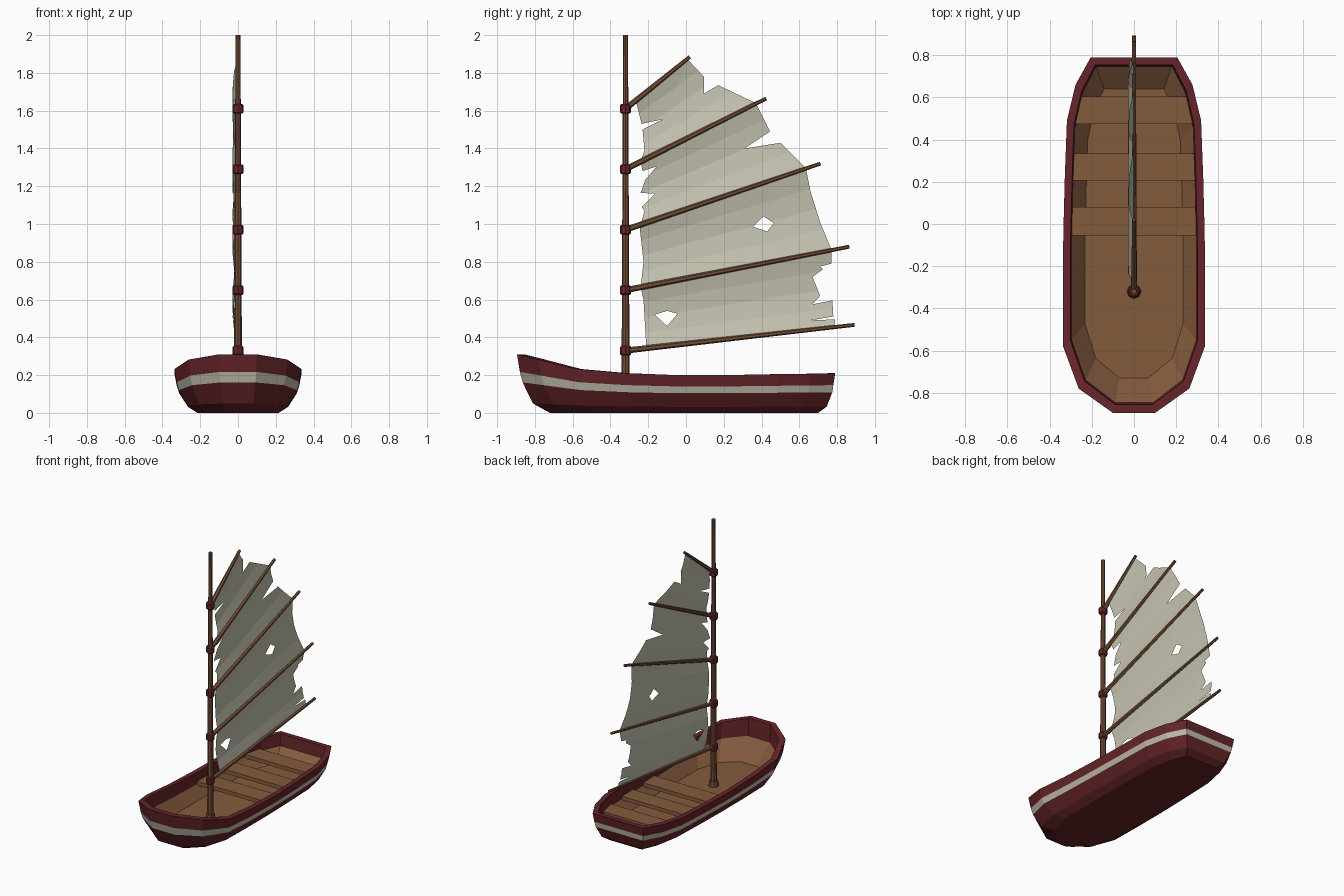
import bpy, bmesh, math
from mathutils import Vector

if "Cube" in bpy.data.objects:
    bpy.data.objects.remove(bpy.data.objects["Cube"])


def mat(name, rgb):
    m = bpy.data.materials.new(name)
    m.diffuse_color = (*rgb, 1)
    m.use_nodes = True
    m.node_tree.nodes["Principled BSDF"].inputs["Base Color"].default_value = m.diffuse_color
    return m


RED = mat("red_paint", (0.13, 0.018, 0.022))
CREAM = mat("cream_paint", (0.52, 0.50, 0.40))
WOOD = mat("wood", (0.23, 0.105, 0.048))
SPAR = mat("spar_wood", (0.17, 0.075, 0.037))
CLOTH = mat("sail_cloth", (0.56, 0.55, 0.44))


def finish(bm, name, *mats):
    me = bpy.data.meshes.new(name)
    bm.to_mesh(me)
    bm.free()
    for m in mats:
        me.materials.append(m)
    ob = bpy.data.objects.new(name, me)
    bpy.context.collection.objects.link(ob)
    return ob


def rod(name, a, b, r1, r2, m, sides=8):
    a, b = Vector(a), Vector(b)
    d = b - a
    bm = bmesh.new()
    bmesh.ops.create_cone(bm, cap_ends=True, segments=sides, radius1=r1, radius2=r2, depth=d.length)
    bmesh.ops.rotate(bm, verts=bm.verts, matrix=d.to_track_quat('Z', 'Y').to_matrix())
    bmesh.ops.translate(bm, verts=bm.verts, vec=(a + b) / 2)
    return finish(bm, name, m)


# Hull: half rim outline from bow to stern, repeated at several levels
rim = [(.10, -.895, .31), (.262, -.78, .282), (.336, -.58, .232), (.337, -.32, .21),
       (.335, -.05, .2), (.328, .22, .2), (.318, .49, .205), (.277, .66, .207), (.205, .79, .21)]
FLOOR = .045
# width scale, length scale, y shift, height fraction (None = floor), material of band below
levels = [(.64, .843, .034, 0, 0), (.79, .923, .016, .16, 0), (.93, .973, .006, .52, 1),
          (.965, .985, .002, .7, 0), (1, 1, 0, 1, 0), (.895, .955, 0, 1, 0),
          (.875, .945, 0, .6, 2), (.69, .813, -.002, None, 2)]
bm = bmesh.new()
rings = []
for sx, sy, off, f, _ in levels:
    half = [(x * sx, y * sy + off, FLOOR if f is None else z * f) for x, y, z in rim]
    pts = half + [(-x, y, z) for x, y, z in reversed(half)]
    rings.append([bm.verts.new(p) for p in pts])
for k in range(len(rings) - 1):
    lo, hi = rings[k], rings[k + 1]
    n = len(lo)
    for i in range(n):
        j = (i + 1) % n
        bm.faces.new((lo[i], lo[j], hi[j], hi[i])).material_index = levels[k][4]
bm.faces.new(rings[0])
bm.faces.new(rings[-1]).material_index = 2
bmesh.ops.recalc_face_normals(bm, faces=bm.faces)
finish(bm, "hull", RED, CREAM, WOOD)

# Seat planks, narrowing with the hull
for i, (y0, y1, w0, w1) in enumerate([(-.055, .08, .296, .296), (.205, .335, .295, .292), (.475, .605, .282, .257)]):
    bm = bmesh.new()
    bmesh.ops.create_cube(bm, size=1)
    for v in bm.verts:
        back = v.co.y > 0
        v.co = ((w1 if back else w0) * (1 if v.co.x > 0 else -1), y1 if back else y0, .14 if v.co.z > 0 else .112)
    finish(bm, f"seat_{i + 1}", WOOD)

# Mast and its foot
MY = -.32
rod("mast", (0, MY, FLOOR), (0, MY, 2), .022, .013, SPAR)
rod("mast_foot", (0, MY, FLOOR), (0, MY, .085), .034, .03, SPAR)

# Battens with collars at the mast
collars = [.33, .65, .97, 1.29, 1.61]
tips = [(.892, .466), (.865, .88), (.712, 1.32), (.425, 1.665), (.02, 1.885)]
for i, (z, (ty, tz)) in enumerate(zip(collars, tips)):
    rod(f"batten_{i + 1}", (0, MY, z), (0, ty, tz), .016, .01, SPAR, 6)
    c = rod(f"collar_{i + 1}", (0, MY, z - .026), (0, MY, z + .026), .029, .029, RED)
    bev = c.modifiers.new("bevel", 'BEVEL')
    bev.width, bev.segments, bev.angle_limit = .007, 1, math.radians(60)
    bev.limit_method = 'ANGLE'


def batten_z(i, y):
    ty, tz = tips[i]
    return collars[i] + (tz - collars[i]) * (y - MY) / (ty - MY)


# Ragged sail with two holes, creased along pleats and billowed between battens
edge = [(-.21, .343), (-.225, .6), (-.24, .665), (-.225, .8), (-.245, .98), (-.22, 1.07), (-.235, 1.09),
        (-.165, 1.16), (-.24, 1.165), (-.215, 1.235), (-.155, 1.305), (-.23, 1.28), (-.24, 1.33),
        (-.22, 1.39), (-.23, 1.5), (-.12, 1.555), (-.235, 1.53), (-.265, 1.65), (.01, 1.87),
        (.095, 1.78), (.095, 1.69), (.17, 1.735), (.37, 1.64), (.445, 1.49), (.31, 1.40), (.50, 1.43),
        (.635, 1.295), (.66, 1.17), (.71, 1.01), (.77, .865), (.77, .79), (.71, .775), (.725, .76),
        (.67, .72), (.71, .62), (.67, .575), (.775, .595), (.78, .51), (.66, .49), (.79, .495), (.785, .456)]
holes = [[(.355, .985), (.41, 1.04), (.465, 1.005), (.43, .96)],
         [(-.165, .52), (-.10, .54), (-.045, .525), (-.10, .46)]]
PLEATS = 4
bm = bmesh.new()
for loop in [edge] + holes:
    vs = [bm.verts.new((0, y, z)) for y, z in loop]
    for a, b in zip(vs, vs[1:] + vs[:1]):
        bm.edges.new((a, b))
bmesh.ops.triangle_fill(bm, edges=bm.edges[:], use_beauty=True, normal=(1, 0, 0))
for i in range(4):
    for k in range(PLEATS):
        t = k / PLEATS
        z0, z1 = [batten_z(i, y) * (1 - t) + batten_z(i + 1, y) * t for y in (0, 1)]
        bmesh.ops.bisect_plane(bm, geom=bm.verts[:] + bm.edges[:] + bm.faces[:], dist=1e-5,
                               plane_co=(0, 0, z0), plane_no=Vector((0, z0 - z1, 1)).normalized())
for v in bm.verts:
    for i in range(4):
        a, b = batten_z(i, v.co.y), batten_z(i + 1, v.co.y)
        t = (v.co.z - a) / (b - a) * PLEATS
        if 0 < t < PLEATS:
            k = int(t)
            s0, s1 = [math.sin(math.pi * q / PLEATS) for q in (k, k + 1)]
            v.co.x = -.028 * (s0 + (s1 - s0) * (t - k))
            break
bmesh.ops.recalc_face_normals(bm, faces=bm.faces)
finish(bm, "sail", CLOTH)
